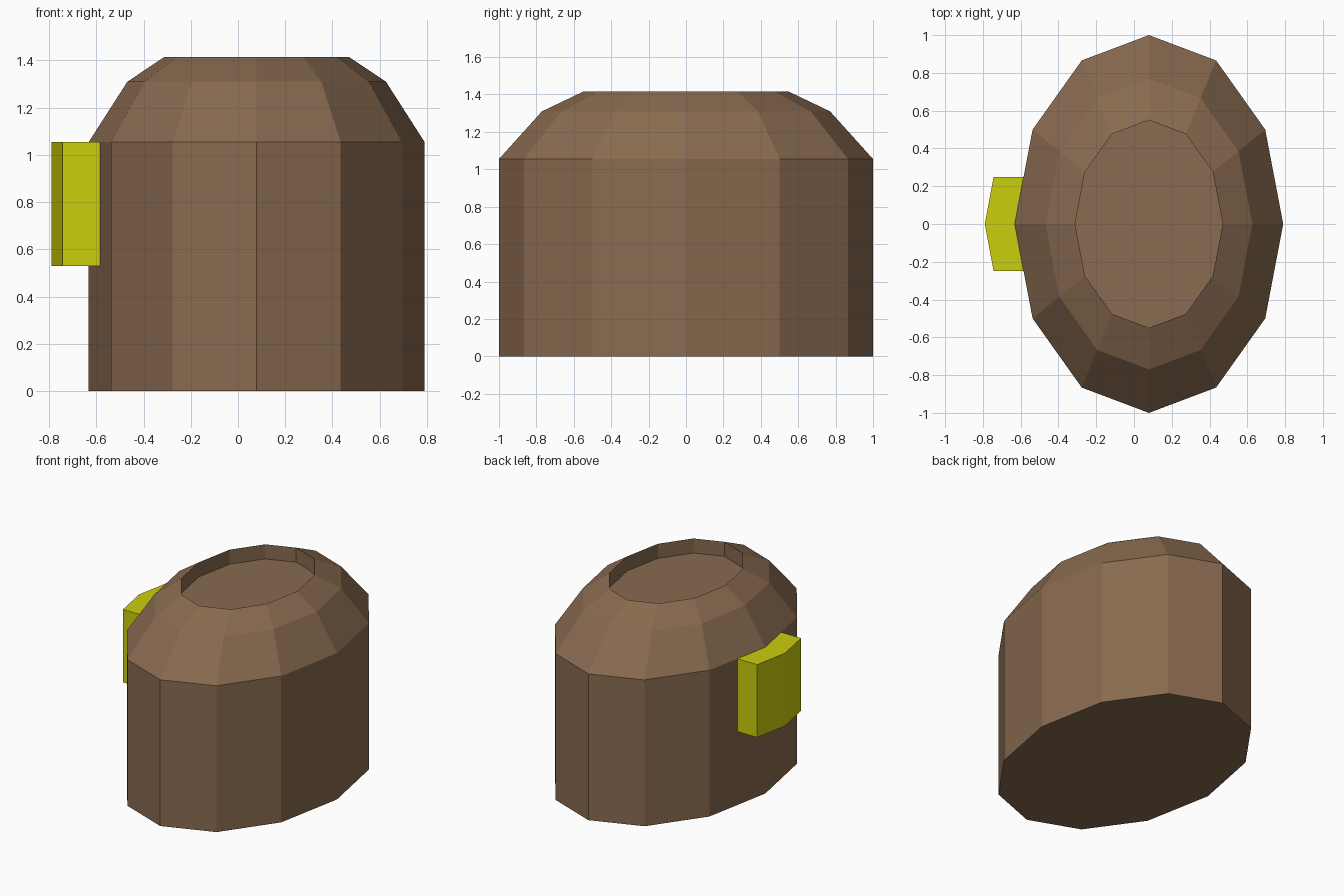
import bpy, bmesh
from math import cos, sin, pi

if "Cube" in bpy.data.objects:
    bpy.data.objects.remove(bpy.data.objects["Cube"])

CX, RX, RY, SIDES = 0.079, 0.711, 1.0, 12


def material(name, color):
    mat = bpy.data.materials.new(name)
    mat.diffuse_color = color
    mat.use_nodes = True
    mat.node_tree.nodes["Principled BSDF"].inputs["Base Color"].default_value = mat.diffuse_color
    return mat


def finish(name, bm, mat):
    bmesh.ops.recalc_face_normals(bm, faces=bm.faces)
    mesh = bpy.data.meshes.new(name)
    bm.to_mesh(mesh)
    bm.free()
    mesh.materials.append(mat)
    obj = bpy.data.objects.new(name, mesh)
    bpy.context.collection.objects.link(obj)
    return obj


brown = material("brown", (0.25, 0.145, 0.08, 1))
yellow = material("yellow", (0.6, 0.62, 0.004, 1))

# Body: twelve-sided oval shell, domed shoulder, sunken top with a sharp rim
profile = [(1.0, 0.0), (1.0, 1.055), (0.77, 1.31), (0.55, 1.415), (0.55, 1.31)]
bm = bmesh.new()
rings = []
for scale, z in profile:
    rings.append([bm.verts.new((CX + RX * scale * cos(2 * pi * i / SIDES),
                                RY * scale * sin(2 * pi * i / SIDES), z))
                  for i in range(SIDES)])
for lower, upper in zip(rings, rings[1:]):
    for i in range(SIDES):
        j = (i + 1) % SIDES
        bm.faces.new((lower[i], lower[j], upper[j], upper[i]))
bm.faces.new(rings[0][::-1])
bm.faces.new(rings[-1])
finish("body", bm, brown)

# Side plate: two angled halves that follow the body wall on the left
inner = [(-0.632, 0.0), (-0.585, 0.25)]
thickness, z0, z1 = 0.158, 0.53, 1.055
section = [(x, y) for x, y in ((inner[1][0], -0.25), inner[0], inner[1])]
bm = bmesh.new()
cols = [[bm.verts.new(p) for p in ((x, y, z0), (x - thickness, y, z0),
                                   (x - thickness, y, z1), (x, y, z1))]
        for x, y in section]
for a, b in zip(cols, cols[1:]):
    for i in range(4):
        j = (i + 1) % 4
        bm.faces.new((a[i], a[j], b[j], b[i]))
bm.faces.new(cols[0][::-1])
bm.faces.new(cols[-1])
finish("side_plate", bm, yellow)
